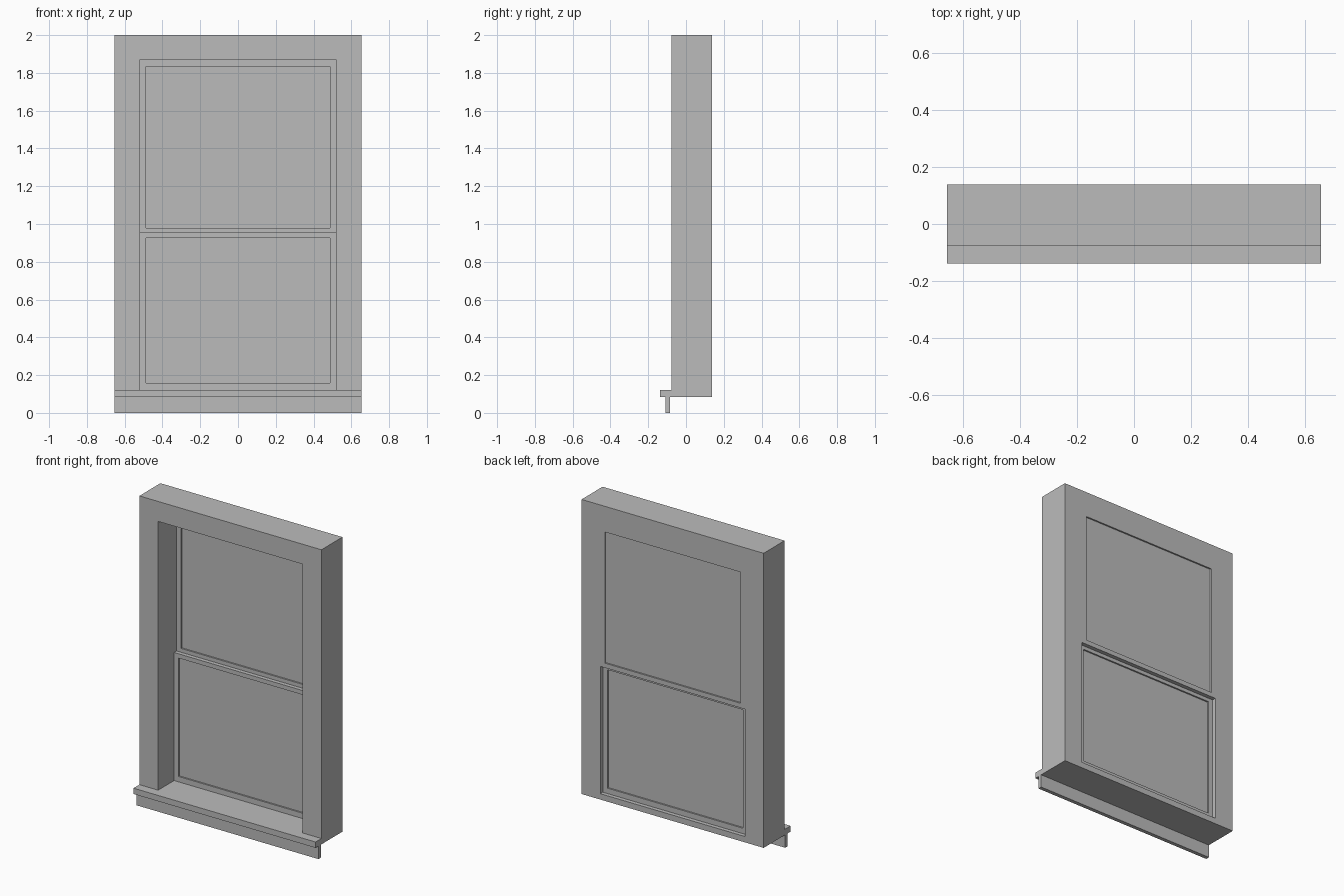
import bpy, bmesh

if "Cube" in bpy.data.objects:
    bpy.data.objects.remove(bpy.data.objects["Cube"])

grey = bpy.data.materials.new("plain grey")
grey.diffuse_color = (0.5, 0.5, 0.5, 1)
grey.use_nodes = True
grey.node_tree.nodes["Principled BSDF"].inputs["Base Color"].default_value = grey.diffuse_color


def finish(name, bm):
    bmesh.ops.recalc_face_normals(bm, faces=bm.faces)
    mesh = bpy.data.meshes.new(name)
    bm.to_mesh(mesh)
    bm.free()
    mesh.materials.append(grey)
    obj = bpy.data.objects.new(name, mesh)
    bpy.context.collection.objects.link(obj)
    return obj


def prism(name, outline, y0, y1):
    """Extrude an x-z outline from y0 to y1."""
    bm = bmesh.new()
    face = bm.faces.new([bm.verts.new((x, y0, z)) for x, z in outline])
    new = bmesh.ops.extrude_face_region(bm, geom=[face])["geom"]
    verts = [v for v in new if isinstance(v, bmesh.types.BMVert)]
    bmesh.ops.translate(bm, verts=verts, vec=(0, y1 - y0, 0))
    return finish(name, bm)


def box(name, half, y0, y1, z0, z1):
    return prism(name, [(-half, z0), (half, z0), (half, z1), (-half, z1)], y0, y1)


def ring(name, half, z0, z1, in_half, in_z0, in_z1, y0, y1):
    """Rectangular frame with mitred corners around an opening."""
    bm = bmesh.new()
    loops = []
    for y in (y0, y1):
        for h, a, b in ((half, z0, z1), (in_half, in_z0, in_z1)):
            loops.append([bm.verts.new((x, y, z)) for x, z in
                          ((-h, a), (h, a), (h, b), (-h, b))])
    fo, fi, bo, bi = loops
    for p, q in ((fo, fi), (bo, bi), (fo, bo), (fi, bi)):
        for i in range(4):
            j = (i + 1) % 4
            bm.faces.new((p[i], p[j], q[j], q[i]))
    return finish(name, bm)


# Outer casing: two jambs and a head
W, OPEN, HEAD, SILL = 0.655, 0.52, 1.87, 0.122
prism("casing", [(-W, SILL), (-OPEN, SILL), (-OPEN, HEAD), (OPEN, HEAD),
                 (OPEN, SILL), (W, SILL), (W, 2), (-W, 2)], -0.078, 0.138)

# Sill and the apron board beneath it
box("sill", W, -0.138, 0.138, 0.084, SILL)
box("apron", W, -0.109, -0.084, 0, 0.084)

# Sliding sashes, each with its pane
for name, z0, z1, g0, g1, y0 in (
        ("lower", SILL, 0.955, 0.157, 0.927, 0.086),
        ("upper", 0.95, HEAD, 0.98, 1.833, 0.112)):
    y1 = y0 + 0.026
    ring(name + "_sash", OPEN, z0, z1, 0.488, g0, g1, y0, y1)
    mid = (y0 + y1) / 2
    box(name + "_pane", 0.488, mid - 0.003, mid + 0.003, g0, g1)
